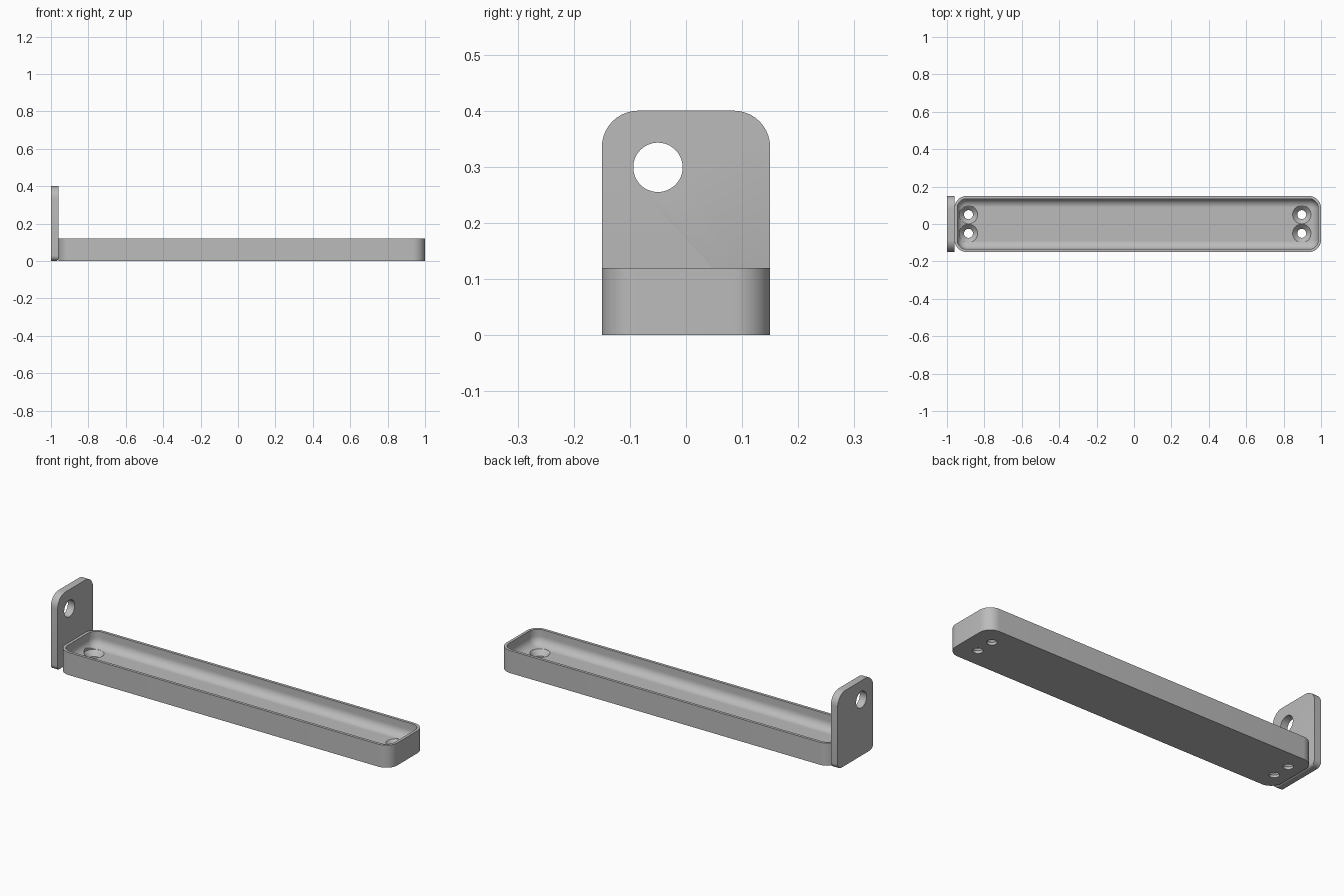
import bpy, bmesh, math

cube = bpy.data.objects.get("Cube")
if cube:
    bpy.data.objects.remove(cube, do_unlink=True)

grey = bpy.data.materials.new("plain grey")
grey.use_nodes = True
grey.diffuse_color = (0.5, 0.5, 0.5, 1)
grey.node_tree.nodes["Principled BSDF"].inputs["Base Color"].default_value = (0.5, 0.5, 0.5, 1)


def rounded_rect(x0, x1, y0, y1, radii, steps=10):
    """Outline counter-clockwise from the lower left; one radius per corner."""
    corners = [(x0, y0, 1, 1), (x1, y0, -1, 1), (x1, y1, -1, -1), (x0, y1, 1, -1)]
    pts = []
    for i, ((x, y, sx, sy), r) in enumerate(zip(corners, radii)):
        for k in range(steps + 1):
            a = math.pi + (i + k / steps) * math.pi / 2
            pts.append((x + sx * r + r * math.cos(a), y + sy * r + r * math.sin(a)))
    return pts


def loft(name, rings):
    """Skin a stack of matching rings and cap both ends."""
    bm = bmesh.new()
    loops = [[bm.verts.new(p) for p in ring] for ring in rings]
    n = len(loops[0])
    for a, b in zip(loops, loops[1:]):
        for i in range(n):
            j = (i + 1) % n
            bm.faces.new((a[i], a[j], b[j], b[i]))
    bm.faces.new(loops[0][::-1])
    bm.faces.new(loops[-1])
    bmesh.ops.recalc_face_normals(bm, faces=bm.faces)
    mesh = bpy.data.meshes.new(name)
    bm.to_mesh(mesh)
    bm.free()
    mesh.materials.append(grey)
    obj = bpy.data.objects.new(name, mesh)
    bpy.context.collection.objects.link(obj)
    return obj


def circle(r, n=40):
    return [(r * math.cos(2 * math.pi * i / n), r * math.sin(2 * math.pi * i / n)) for i in range(n)]


def activate(obj):
    bpy.ops.object.select_all(action="DESELECT")
    obj.select_set(True)
    bpy.context.view_layer.objects.active = obj


def cut(obj, cutter):
    cutter.hide_render = True
    mod = obj.modifiers.new("hole", "BOOLEAN")
    mod.operation = "DIFFERENCE"
    mod.solver = "EXACT"
    mod.object = cutter
    activate(obj)
    bpy.ops.object.modifier_apply(modifier=mod.name)
    bpy.data.objects.remove(cutter, do_unlink=True)


# Tray: outer wall, rim, inner wall, then a rounded transition to the floor
HEIGHT, FLOOR, WALL, CORNER, FILLET = 0.12, 0.04, 0.015, 0.065, 0.045
levels = [(0, 0), (0, HEIGHT), (WALL, HEIGHT)]
for k in range(11):
    a = k / 10 * math.pi / 2
    levels.append((WALL + FILLET * (1 - math.cos(a)), FLOOR + FILLET * (1 - math.sin(a))))
tray = loft("tray", [
    [(x, y, z) for x, y in rounded_rect(-0.96 + d, 1 - d, -0.15 + d, 0.15 - d, [CORNER - d] * 4)]
    for d, z in levels])

# Countersunk screw holes at both ends of the tray
for hx in (-0.885, 0.897):
    for hy in (-0.05, 0.05):
        profile = [(0.024, -0.05), (0.024, 0.014), (0.049, FLOOR), (0.049, 0.11)]
        cut(tray, loft("screw_hole_cutter", [
            [(hx + x, hy + y, z) for x, y in circle(r)] for r, z in profile]))

# Upright end plate with rounded corners and a softened inner bottom edge
outline = rounded_rect(-0.15, 0.15, 0, 0.4, [0.03, 0.03, 0.065, 0.065])
plate_rings = [[(-1, y, z) for y, z in outline]]
for k in range(7):
    a = k / 6 * math.pi / 2
    lift = 0.015 * (1 - math.cos(a))
    plate_rings.append([(-0.975 + 0.015 * math.sin(a), y, max(z, lift)) for y, z in outline])
plate = loft("end_plate", plate_rings)
cut(plate, loft("plate_hole_cutter", [
    [(px, y - 0.05, z + 0.299) for y, z in circle(0.044, 48)] for px in (-1.1, -0.9)]))

for part in (tray, plate):
    activate(part)
    bpy.ops.object.shade_smooth_by_angle(angle=math.radians(30))
